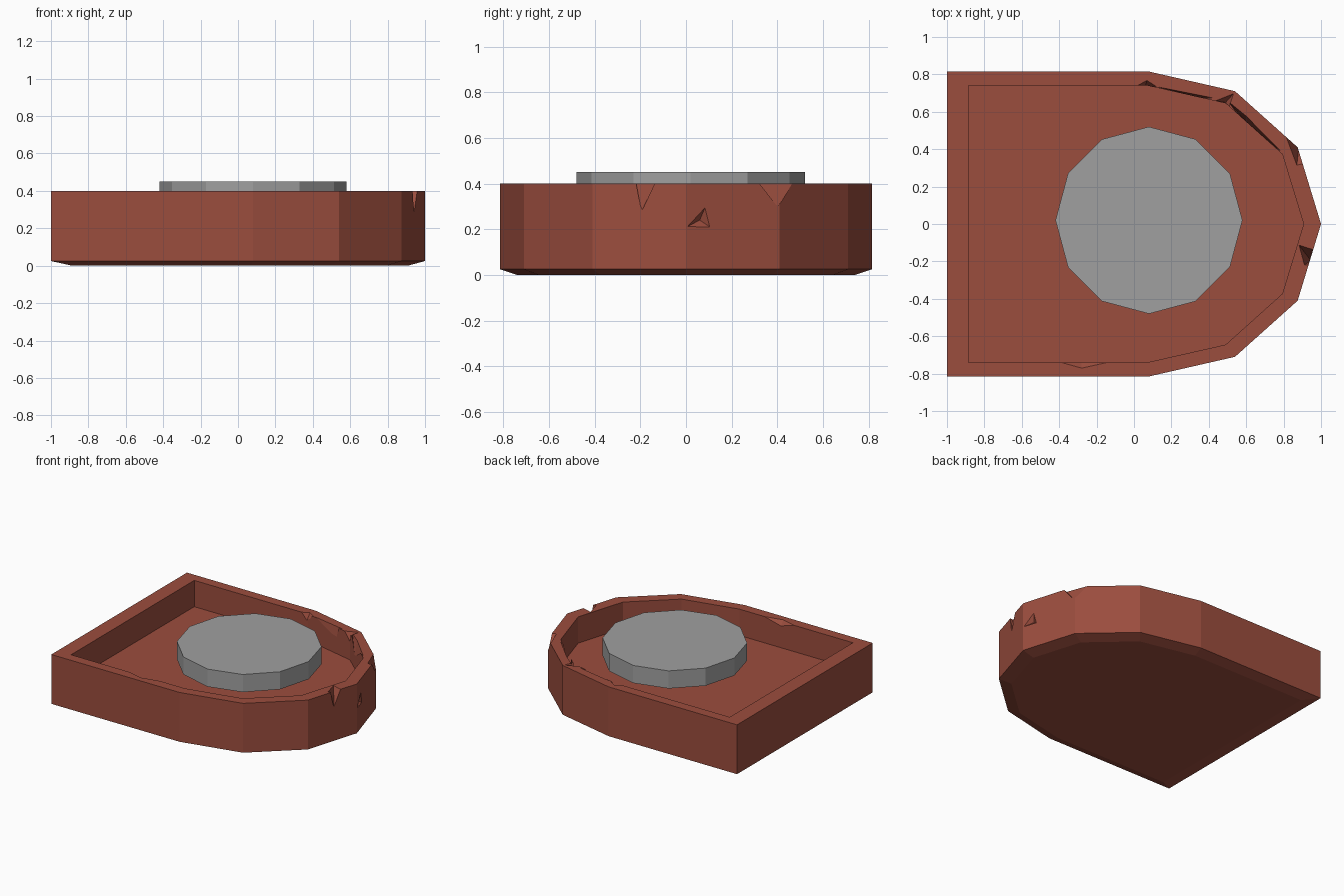
import bpy, bmesh
from mathutils import Vector

if "Cube" in bpy.data.objects:
    bpy.data.objects.remove(bpy.data.objects["Cube"])


def material(name, rgb):
    m = bpy.data.materials.new(name)
    m.diffuse_color = (*rgb, 1)
    m.use_nodes = True
    m.node_tree.nodes["Principled BSDF"].inputs["Base Color"].default_value = m.diffuse_color
    return m


def add_object(name, bm, mat=None):
    bmesh.ops.recalc_face_normals(bm, faces=bm.faces)
    me = bpy.data.meshes.new(name)
    bm.to_mesh(me)
    bm.free()
    ob = bpy.data.objects.new(name, me)
    bpy.context.collection.objects.link(ob)
    if mat:
        me.materials.append(mat)
    return ob


red = material("brick red", (0.33, 0.075, 0.048))
grey = material("mid grey", (0.35, 0.35, 0.35))


# Half outlines (back to rounded nose), mirrored across the x axis
def outline(half):
    return half + [(x, -y) for x, y in reversed(half) if y > 0]


outer = outline([(-1, .815), (.08, .815), (.54, .71), (.875, .41), (1, 0)])
inner = outline([(-.886, .74), (.07, .74), (.49, .645), (.793, .373), (.907, 0)])

# Tray: chamfered base, straight wall, flat rim and recessed floor
bm = bmesh.new()
rings = [[bm.verts.new((x, y, z)) for x, y in pts]
         for pts, z in ((inner, 0), (outer, .025), (outer, .4), (inner, .4), (inner, .2))]
n = len(outer)
for a, b in zip(rings, rings[1:]):
    for i in range(n):
        j = (i + 1) % n
        bm.faces.new((a[i], a[j], b[j], b[i]))
bm.faces.new(rings[0])
bm.faces.new(rings[-1])
tray = add_object("tray", bm, red)

# Chips broken out of the rim: convex cutters, last point is the deepest
chips = [
    # outer notch, front of the nose
    [(1, -.14, .42), (.98, -.22, .42), (.88, -.11, .405), (.91, -.22, .405), (.945, -.195, .28)],
    # dent in the nose wall
    [(1.0, .004, .21), (.982, .09, .31), (.975, .12, .20), (1.05, .06, .24), (.95, .06, .24)],
    # outer notch, back of the nose
    [(.80, .50, .42), (.93, .48, .42), (.92, .31, .42), (.87, .31, .405), (.81, .47, .405), (.88, .40, .30)],
    # inner edge chips
    [(.43, .66, .41), (.535, .70, .405), (.51, .62, .41), (.47, .62, .41), (.49, .65, .33)],
    [(.50, .66, .405), (.60, .58, .41), (.79, .385, .405), (.60, .52, .41), (.60, .545, .30)],
    [(.0, .735, .41), (.07, .77, .405), (.13, .735, .41), (.06, .70, .41), (.06, .735, .34)],
    [(.12, .735, .405), (.42, .675, .405), (.28, .66, .41), (.35, .675, .32)],
    [(-.44, -.735, .41), (-.28, -.775, .405), (-.08, -.735, .41), (-.28, -.70, .41), (-.28, -.735, .36)],
]
for k, pts in enumerate(chips):
    bm = bmesh.new()
    for p in pts:
        bm.verts.new(Vector(p))
    hull = bmesh.ops.convex_hull(bm, input=bm.verts)
    cutter = add_object(f"chip_cutter_{k + 1}", bm)
    cutter.data.materials.append(red)
    cutter.hide_render = True
    cutter.hide_set(True)
    mod = tray.modifiers.new(f"chip_{k + 1}", 'BOOLEAN')
    mod.operation = 'DIFFERENCE'
    mod.solver = 'EXACT'
    mod.object = cutter

# Twelve-sided disc held above the tray floor
bm = bmesh.new()
bmesh.ops.create_cone(bm, cap_ends=True, segments=12, radius1=.5, radius2=.5, depth=.134)
bmesh.ops.translate(bm, verts=bm.verts, vec=(.08, .02, .383))
add_object("disc", bm, grey)
